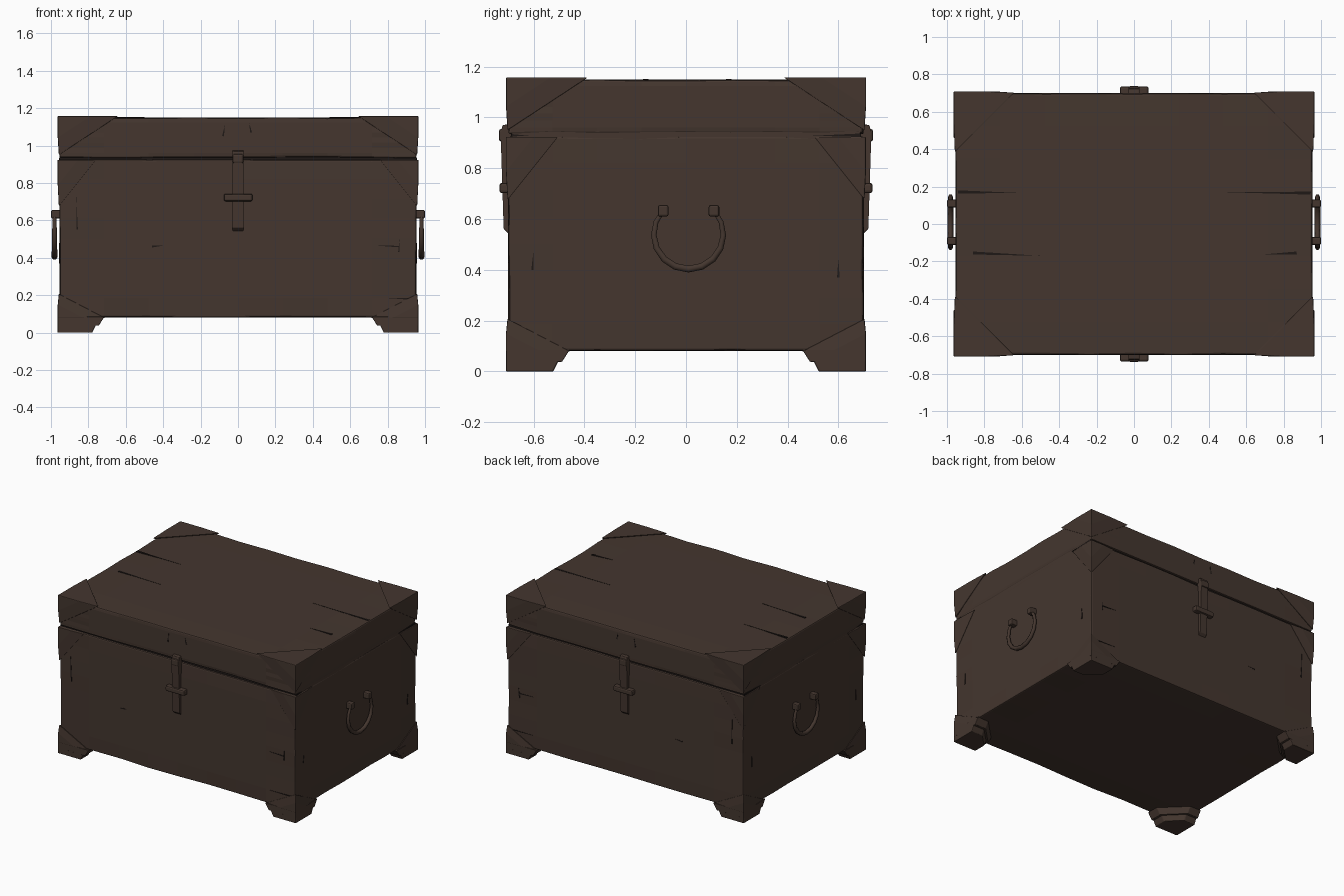
import bpy, bmesh, math, random
from mathutils import Vector

random.seed(4)
if "Cube" in bpy.data.objects:
    bpy.data.objects.remove(bpy.data.objects["Cube"], do_unlink=True)


def material(name, color):
    m = bpy.data.materials.new(name)
    m.use_nodes = True
    m.diffuse_color = color
    m.node_tree.nodes["Principled BSDF"].inputs["Base Color"].default_value = color
    return m


WOOD = material("dark brown wood", (0.058, 0.037, 0.028, 1))
DARK = material("crack shadow", (0.013, 0.009, 0.008, 1))
HX, HY = 0.955, 0.70          # half size of the box
SEAM, TOP, BASE = 0.93, 1.15, 0.08


def finish(name, bm, mat=WOOD, bevel=0):
    bmesh.ops.recalc_face_normals(bm, faces=bm.faces)
    mesh = bpy.data.meshes.new(name)
    bm.to_mesh(mesh)
    bm.free()
    mesh.materials.append(mat)
    ob = bpy.data.objects.new(name, mesh)
    bpy.context.scene.collection.objects.link(ob)
    if bevel:
        mod = ob.modifiers.new("worn edges", "BEVEL")
        mod.width, mod.segments = bevel, 2
        mod.limit_method, mod.angle_limit = "ANGLE", math.radians(40)
    return ob


def hull(name, points, mat=WOOD, bevel=0):
    bm = bmesh.new()
    for p in points:
        bm.verts.new(p)
    bmesh.ops.convex_hull(bm, input=bm.verts[:])
    return finish(name, bm, mat, bevel)


def box(name, lo, hi, wear=0, bevel=0):
    """Box whose edges are worn slightly inward at random."""
    bm = bmesh.new()
    bmesh.ops.create_cube(bm, size=1)
    if wear:
        bmesh.ops.subdivide_edges(bm, edges=bm.edges[:], cuts=7, use_grid_fill=True)
    for v in bm.verts:
        on_edge = sum(abs(c) > 0.499 for c in v.co) > 1
        rub = random.uniform(0, wear) if on_edge else 0
        for i in range(3):
            c = v.co[i]
            v.co[i] = lo[i] + (c + 0.5) * (hi[i] - lo[i])
            if abs(c) > 0.499:
                v.co[i] -= math.copysign(rub, c)
    return finish(name, bm, WOOD, bevel)


# Chest body and lid, with a core that closes the seam
box("chest_body", (-HX, -HY, BASE), (HX, HY, SEAM - 0.004), 0.005, 0.008)
box("lid", (-HX, -HY, SEAM + 0.004), (HX, HY, TOP), 0.005, 0.008)
core = box("seam_core", (-HX + 0.004, -HY + 0.015, SEAM - 0.04),
           (HX - 0.004, HY - 0.015, SEAM + 0.04))
core.data.materials.append(DARK)
for f in core.data.polygons:
    f.material_index = int(abs(f.normal.y) > 0.5)


# Corner caps: low triangular plates wrapping each corner
def corner_cap(name, sx, sy, z, dz, reach):
    out = 0.009
    c = Vector((sx * (HX + out), sy * (HY + out), z))
    pts = [c]
    for axis, length in ((0, -sx * reach), (1, -sy * reach), (2, dz)):
        for t in (0.55, 1):
            p = c.copy()
            p[axis] += length * t
            if t == 1:      # tips sink towards the wood
                p.x -= sx * 0.006
                p.y -= sy * 0.006
            pts.append(p)
    hull(name, pts, WOOD, 0.005)


# Feet: two stepped, tapering tiers with a diagonal inner face
def ring(sx, sy, a, z, t=0.09):
    x, y = HX + 0.009, HY + 0.008
    shape = ((0, 0), (a, 0), (a, t), (t, a), (0, a))
    return [(sx * (x - u), sy * (y - v), z) for u, v in shape]


for sx in (-1, 1):
    for sy in (-1, 1):
        side = ("front" if sy < 0 else "back") + ("_left" if sx > 0 else "_right")
        corner_cap("lid_corner_" + side, sx, sy, TOP + 0.008, -0.21, 0.32)
        corner_cap("body_corner_" + side, sx, sy, SEAM - 0.006, -0.25, 0.2)
        corner_cap("base_corner_" + side, sx, sy, BASE - 0.002, 0.13, 0.25)
        hull("foot_" + side, ring(sx, sy, 0.185, 0) + ring(sx, sy, 0.205, 0.04), WOOD, 0.005)
        hull("foot_bracket_" + side,
             ring(sx, sy, 0.22, 0.038) + ring(sx, sy, 0.25, BASE + 0.005), WOOD, 0.003)

# Latches: strap, hinge knuckle and crossbar on the front and back
STRAP = [(0.69, 0.975), (0.722, 0.97), (0.73, 0.94), (0.722, 0.72), (0.718, 0.56), (0.69, 0.535)]
for sy, side in ((-1, "front"), (1, "back")):
    hull("latch_strap_" + side,
         [(x, sy * y, z) for x in (-0.03, 0.03) for y, z in STRAP], WOOD, 0.004)
    ys = sorted((sy * 0.69, sy * 0.735))
    box("latch_crossbar_" + side, (-0.076, ys[0], 0.702), (0.078, ys[1], 0.742), 0, 0.01)
    ys = sorted((sy * 0.69, sy * 0.737))
    box("latch_hinge_" + side, (-0.03, ys[0], 0.905), (0.03, ys[1], 0.955), 0, 0.01)

# Drop handles: faceted rings hanging from two square mounts
for sx, side in ((1, "left"), (-1, "right")):
    curve = bpy.data.curves.new("handle_" + side, "CURVE")
    curve.dimensions = "3D"
    curve.bevel_depth, curve.bevel_resolution = 0.014, 1
    curve.use_fill_caps = True
    steps = 12
    spline = curve.splines.new("POLY")
    spline.points.add(steps)
    for i, p in enumerate(spline.points):
        t = i / steps
        a = math.radians(137 + 266 * t)
        p.co = (sx * 0.981, 0.01 + 0.137 * math.cos(a), 0.54 + 0.137 * math.sin(a), 1)
        p.radius = 0.7 + 0.4 * math.sin(math.pi * t)
    curve.materials.append(WOOD)
    ob = bpy.data.objects.new("handle_" + side, curve)
    bpy.context.scene.collection.objects.link(ob)
    bpy.ops.object.select_all(action="DESELECT")
    ob.select_set(True)
    bpy.context.view_layer.objects.active = ob
    bpy.ops.object.convert(target="MESH")
    xs = sorted((sx * 0.94, sx * 1.0))
    for y, end in ((-0.09, "front"), (0.11, "back")):
        box(f"handle_mount_{side}_{end}", (xs[0], y - 0.021, 0.61),
            (xs[1], y + 0.021, 0.655), 0, 0.008)


# Cracks: thin wedge plates, wide at the first end and pointed at the second
def crack(name, place, a, b, width):
    a, b = Vector(a), Vector(b)
    d = (b - a).normalized() * width / 2
    side = Vector((-d.y, d.x))
    pts = [place(p.x, p.y, n) for p in (a + side, a - side, b) for n in (-0.004, 0.0015)]
    hull(name, pts, DARK)


def on_top(u, v, n):
    return (u, v, TOP + n)


for a, b in (((-0.94, 0.172), (-0.58, 0.165)), ((0.945, 0.165), (0.49, 0.17)),
             ((-0.86, -0.155), (-0.5, -0.17)), ((0.87, -0.155), (0.7, -0.162))):
    crack("lid_crack", on_top, a, b, 0.016)

FACE = [((-0.46, 0.46), (-0.4, 0.465), 0.01), ((0.86, 0.46), (0.74, 0.465), 0.008),
        ((0.86, 0.43), (0.865, 0.5), 0.008), ((0.94, 0.18), (0.75, 0.183), 0.008),
        ((-0.86, 0.55), (-0.865, 0.73), 0.008), ((-0.08, 1.05), (-0.07, 1.11), 0.01),
        ((0.07, 1.07), (0.06, 1.12), 0.01)]
SIDE = [((0.69, 0.93), (0.5, 0.928), 0.014), ((-0.69, 0.93), (-0.62, 0.928), 0.01),
        ((0.6, 0.37), (0.6, 0.445), 0.01), ((-0.605, 0.4), (-0.6, 0.48), 0.008)]
for s in (-1, 1):
    for a, b, w in FACE:
        crack("wall_crack", lambda u, v, n: (u, s * (HY + n), v), a, b, w)
    for a, b, w in SIDE:
        crack("end_crack", lambda u, v, n: (s * (HX + n), u, v), a, b, w)
